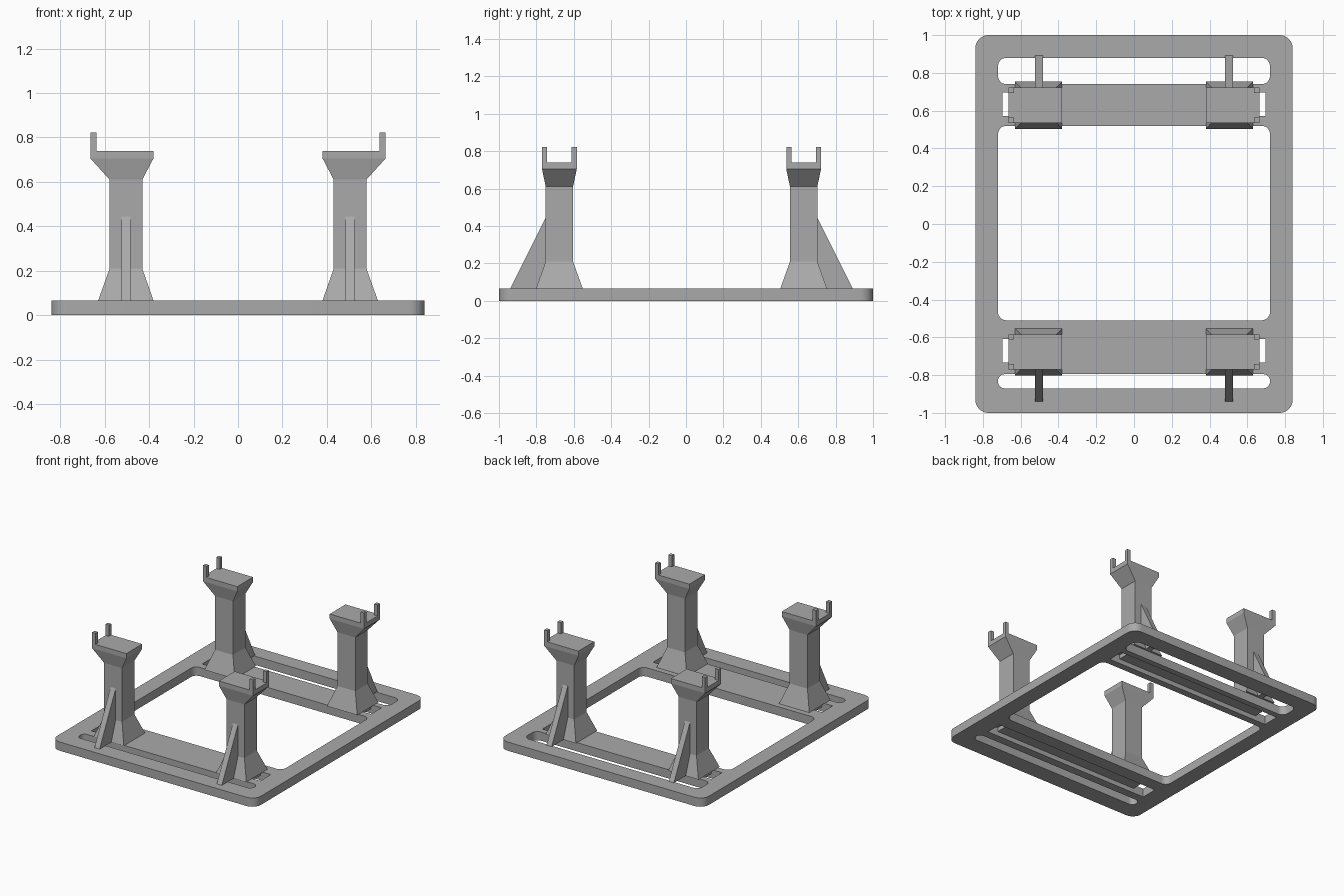
import bpy, bmesh, math

cube = bpy.data.objects.get("Cube")
if cube:
    bpy.data.objects.remove(cube)

grey = bpy.data.materials.new("mid grey")
grey.use_nodes = True
tone = (0.4, 0.4, 0.4, 1)
grey.diffuse_color = tone
grey.node_tree.nodes["Principled BSDF"].inputs["Base Color"].default_value = tone

PLATE = 0.065


def loft(name, rings):
    """Closed solid through a stack of matching rings of points."""
    bm = bmesh.new()
    loops = [[bm.verts.new(p) for p in ring] for ring in rings]
    n = len(loops[0])
    for a, b in zip(loops, loops[1:]):
        for i in range(n):
            j = (i + 1) % n
            bm.faces.new((a[i], a[j], b[j], b[i]))
    bm.faces.new(loops[0][::-1])
    bm.faces.new(loops[-1])
    bmesh.ops.recalc_face_normals(bm, faces=bm.faces)
    mesh = bpy.data.meshes.new(name)
    bm.to_mesh(mesh)
    bm.free()
    mesh.materials.append(grey)
    obj = bpy.data.objects.new(name, mesh)
    bpy.context.collection.objects.link(obj)
    return obj


def rect(x0, x1, y0, y1, z):
    return [(x0, y0, z), (x1, y0, z), (x1, y1, z), (x0, y1, z)]


def box(name, x0, x1, y0, y1, z0, z1):
    return loft(name, [rect(x0, x1, y0, y1, z) for z in (z0, z1)])


def rounded_slab(name, hx, y0, y1, z0, z1, r, steps=8):
    pts = []
    corners = ((hx - r, y1 - r), (r - hx, y1 - r), (r - hx, y0 + r), (hx - r, y0 + r))
    for k, (cx, cy) in enumerate(corners):
        for s in range(steps + 1):
            a = math.pi / 2 * (k + s / steps)
            pts.append((cx + r * math.cos(a), cy + r * math.sin(a)))
    return loft(name, [[(x, y, z) for x, y in pts] for z in (z0, z1)])


def activate(obj):
    bpy.ops.object.select_all(action='DESELECT')
    obj.select_set(True)
    bpy.context.view_layer.objects.active = obj


def cut(target, cutter):
    mod = target.modifiers.new("cut", 'BOOLEAN')
    mod.operation = 'DIFFERENCE'
    mod.solver = 'EXACT'
    mod.object = cutter
    activate(target)
    bpy.ops.object.modifier_apply(modifier=mod.name)
    bpy.data.objects.remove(cutter)


# Base frame with its large opening and two long slots
frame = rounded_slab("base_frame", 0.84, -1, 1, 0, PLATE, 0.07)
for y0, y1, r in ((-0.51, 0.52, 0.045), (0.74, 0.88, 0.045), (-0.87, -0.795, 0.036)):
    cut(frame, rounded_slab("opening_cutter", 0.72, y0, y1, -0.1, 0.2, r))

# Cross beams: channel underneath, opening through at both ends
for y in (0.634, -0.67):
    cut(frame, box("channel_cutter", -0.697, 0.697, y - 0.062, y + 0.062, -0.1, 0.035))
    for s in (-1, 1):
        x0, x1 = sorted((s * 0.61, s * 0.697))
        cut(frame, box("end_cutter", x0, x1, y - 0.062, y + 0.062, -0.1, 0.2))
activate(frame)
bpy.ops.object.shade_smooth_by_angle(angle=math.radians(30))

# Four posts, each with a flared foot, flared head, two prongs and a rib
for side, sx in (("left", 1), ("right", -1)):
    for end, sy, cy in (("front", -1, -0.677), ("back", 1, 0.629)):
        tag = end + "_" + side

        def span(x0, x1, half, z):
            return rect(sx * x0, sx * x1, cy - half, cy + half, z)

        loft(tag + "_post", [
            span(0.38, 0.63, 0.125, PLATE),
            span(0.431, 0.578, 0.073, 0.21),
            span(0.431, 0.578, 0.073, 0.61),
            span(0.381, 0.664, 0.093, 0.705),
            span(0.381, 0.664, 0.093, 0.74)])
        for prong, ps in (("outer", sy), ("inner", -sy)):
            y0, y1 = sorted((cy + ps * 0.065, cy + ps * 0.093))
            x0, x1 = sorted((sx * 0.636, sx * 0.664))
            box(tag + "_" + prong + "_prong", x0, x1, y0, y1, 0.74, 0.823)
        profile = ((0.05, PLATE), (0.263, PLATE), (0.073, 0.445), (0.05, 0.445))
        loft(tag + "_rib", [[(sx * x, cy + sy * d, z) for d, z in profile]
                            for x in (0.483, 0.525)])
